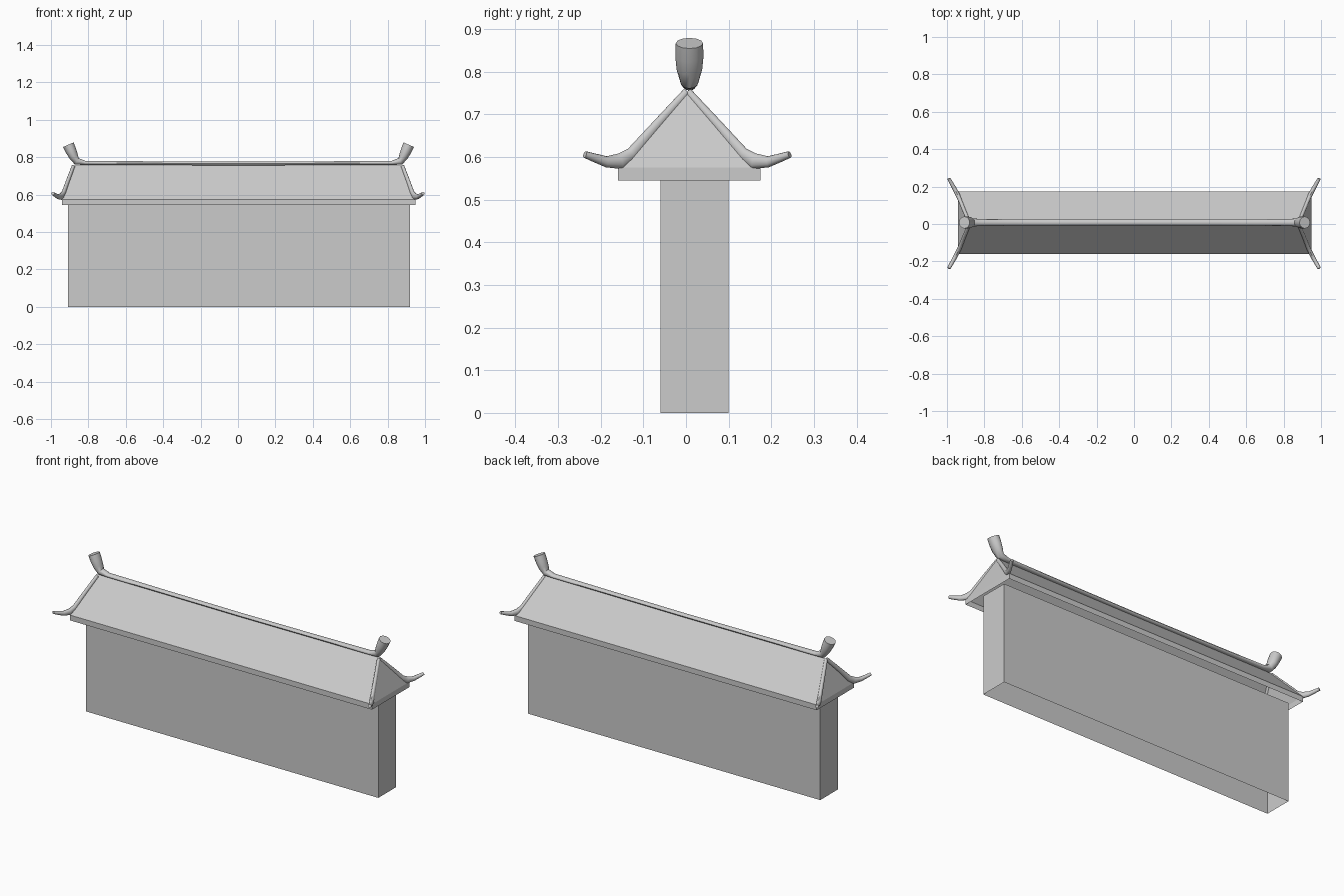
import bpy, bmesh, math
from mathutils import Vector

old = bpy.data.objects.get("Cube")
if old:
    bpy.data.objects.remove(old, do_unlink=True)

# One plain grey for everything
stone = bpy.data.materials.new("stone grey")
stone.use_nodes = True
GREY = (0.6, 0.6, 0.6, 1)
stone.diffuse_color = GREY
stone.node_tree.nodes["Principled BSDF"].inputs["Base Color"].default_value = GREY


def finish(name, bm, smooth=False):
    bmesh.ops.recalc_face_normals(bm, faces=bm.faces)
    mesh = bpy.data.meshes.new(name)
    bm.to_mesh(mesh)
    bm.free()
    mesh.materials.append(stone)
    obj = bpy.data.objects.new(name, mesh)
    bpy.context.collection.objects.link(obj)
    if smooth:
        bpy.ops.object.select_all(action='DESELECT')
        obj.select_set(True)
        bpy.context.view_layer.objects.active = obj
        bpy.ops.object.shade_smooth_by_angle(angle=math.radians(40))
    return obj


def rect(bm, x0, x1, y0, y1, z):
    return [bm.verts.new((x, y, z)) for x, y in ((x0, y0), (x1, y0), (x1, y1), (x0, y1))]


def bridge(bm, a, b):
    n = len(a)
    for i in range(n):
        j = (i + 1) % n
        bm.faces.new((a[i], a[j], b[j], b[i]))


def sweep(name, path, side, sides=12):
    """Tapered elliptical tube; each path entry is (point, half width, half height)."""
    bm = bmesh.new()
    rings = []
    for i, (p, w, h) in enumerate(path):
        before = path[max(i - 1, 0)][0]
        after = path[min(i + 1, len(path) - 1)][0]
        up = (after - before).normalized().cross(side).normalized()
        ring = []
        for k in range(sides):
            a = 2 * math.pi * k / sides
            ring.append(bm.verts.new(p + side * (w * math.cos(a)) + up * (h * math.sin(a))))
        rings.append(ring)
    for a, b in zip(rings, rings[1:]):
        bridge(bm, a, b)
    bm.faces.new(rings[0])
    bm.faces.new(rings[-1])
    return finish(name, bm, smooth=True)


# Wall: hollow block, open underneath
bm = bmesh.new()
low = rect(bm, -0.91, 0.92, -0.06, 0.10, 0)
high = rect(bm, -0.91, 0.92, -0.06, 0.10, 0.56)
bridge(bm, low, high)
bm.faces.new(high)
finish("wall", bm)

# Roof: eave band, two slopes and two leaning gables, open underneath
bm = bmesh.new()
low = rect(bm, -0.94, 0.95, -0.16, 0.175, 0.545)
high = rect(bm, -0.94, 0.95, -0.16, 0.175, 0.575)
bridge(bm, low, high)
left, right = (bm.verts.new((x, 0.007, 0.757)) for x in (0.885, -0.875))
for face in ((high[0], high[1], left, right), (high[2], high[3], right, left),
             (high[1], high[2], left), (high[3], high[0], right)):
    bm.faces.new(face)
finish("roof", bm)

# Ridge beam: sags slightly and turns up into a flared horn at each end
half = [(0.45, 0.768, 0.016, 0.010), (0.82, 0.770, 0.018, 0.011),
        (0.865, 0.778, 0.022, 0.020), (0.882, 0.805, 0.030, 0.025),
        (0.896, 0.835, 0.033, 0.029), (0.910, 0.867, 0.032, 0.031)]
mirrored = [(-x, z, w, h) for x, z, w, h in reversed(half)]
ridge = mirrored + [(0, 0.766, 0.015, 0.010)] + half
sweep("ridge_beam", [(Vector((x + 0.003, 0.008, z)), w, h) for x, z, w, h in ridge],
      Vector((0, 1, 0)))

# Hip ribs: run down each gable edge and curl out past the corner
rib = [(0.880, 0.002, 0.752, 0.009, 0.010), (0.908, 0.070, 0.677, 0.010, 0.012),
       (0.932, 0.130, 0.607, 0.011, 0.016), (0.945, 0.157, 0.590, 0.012, 0.019),
       (0.962, 0.190, 0.589, 0.011, 0.013), (0.979, 0.220, 0.599, 0.010, 0.010),
       (0.990, 0.240, 0.606, 0.009, 0.008)]
for sx, end in ((1, "left"), (-1, "right")):
    for sy, face in ((-1, "front"), (1, "back")):
        path = [(Vector((sx * x, sy * y + 0.003, z)), w, h) for x, y, z, w, h in rib]
        run = path[-1][0] - path[0][0]
        sweep(f"hip_rib_{face}_{end}", path, Vector((-run.y, run.x, 0)).normalized())
